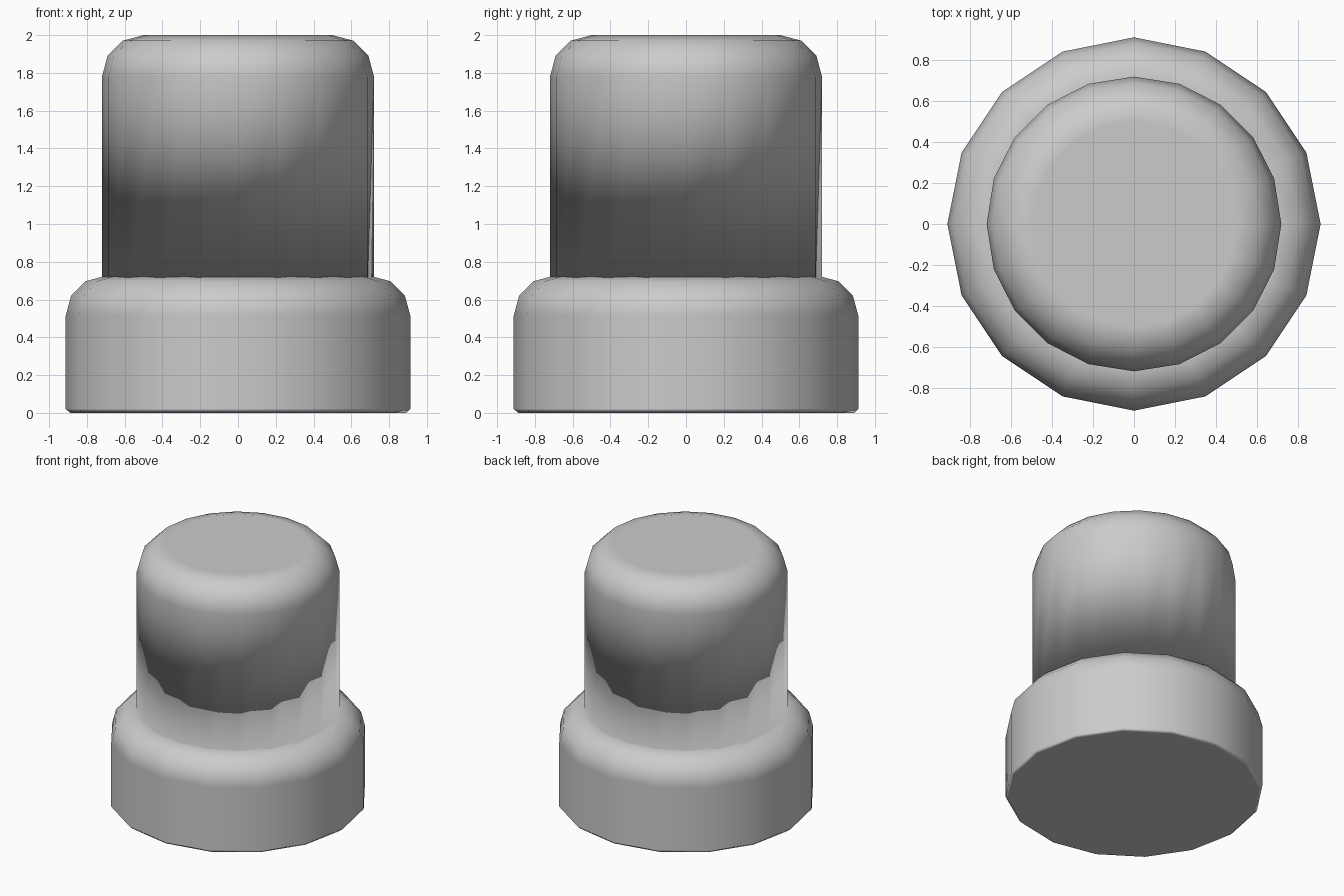
import bpy, bmesh
from math import sin, cos, pi

if "Cube" in bpy.data.objects:
    bpy.data.objects.remove(bpy.data.objects["Cube"])


def rounded_profile(radius, bottom, top, fillet, chamfer):
    """Side outline from the bottom up, with a three-segment rounded top edge."""
    pts = []
    if chamfer:
        pts.append((radius - chamfer, bottom))
    pts.append((radius, bottom + chamfer))
    for i in range(4):
        a = i * pi / 6
        pts.append((radius - fillet + fillet * cos(a), top - fillet + fillet * sin(a)))
    return pts


def lathe(name, profile, sides):
    bm = bmesh.new()
    rings = [[bm.verts.new((r * cos(2 * pi * i / sides), r * sin(2 * pi * i / sides), z))
              for i in range(sides)] for r, z in profile]
    for lo, hi in zip(rings, rings[1:]):
        for i in range(sides):
            j = (i + 1) % sides
            bm.faces.new((lo[i], lo[j], hi[j], hi[i]))
    bm.faces.new(rings[0][::-1])
    bm.faces.new(rings[-1])
    for f in bm.faces:
        f.smooth = True
    mesh = bpy.data.meshes.new(name)
    bm.to_mesh(mesh)
    bm.free()
    obj = bpy.data.objects.new(name, mesh)
    bpy.context.collection.objects.link(obj)
    # keep the large flat areas flat while the rounded edges blend
    mod = obj.modifiers.new("Weighted normals", "WEIGHTED_NORMAL")
    mod.weight = 100
    return obj


# wide lower collar
lathe("base_collar", rounded_profile(0.912, 0.0, 0.725, 0.21, 0.022), 16)

# narrower upper barrel, sunk slightly into the collar
lathe("upper_barrel", rounded_profile(0.72, 0.65, 2.0, 0.22, 0.0), 20)
